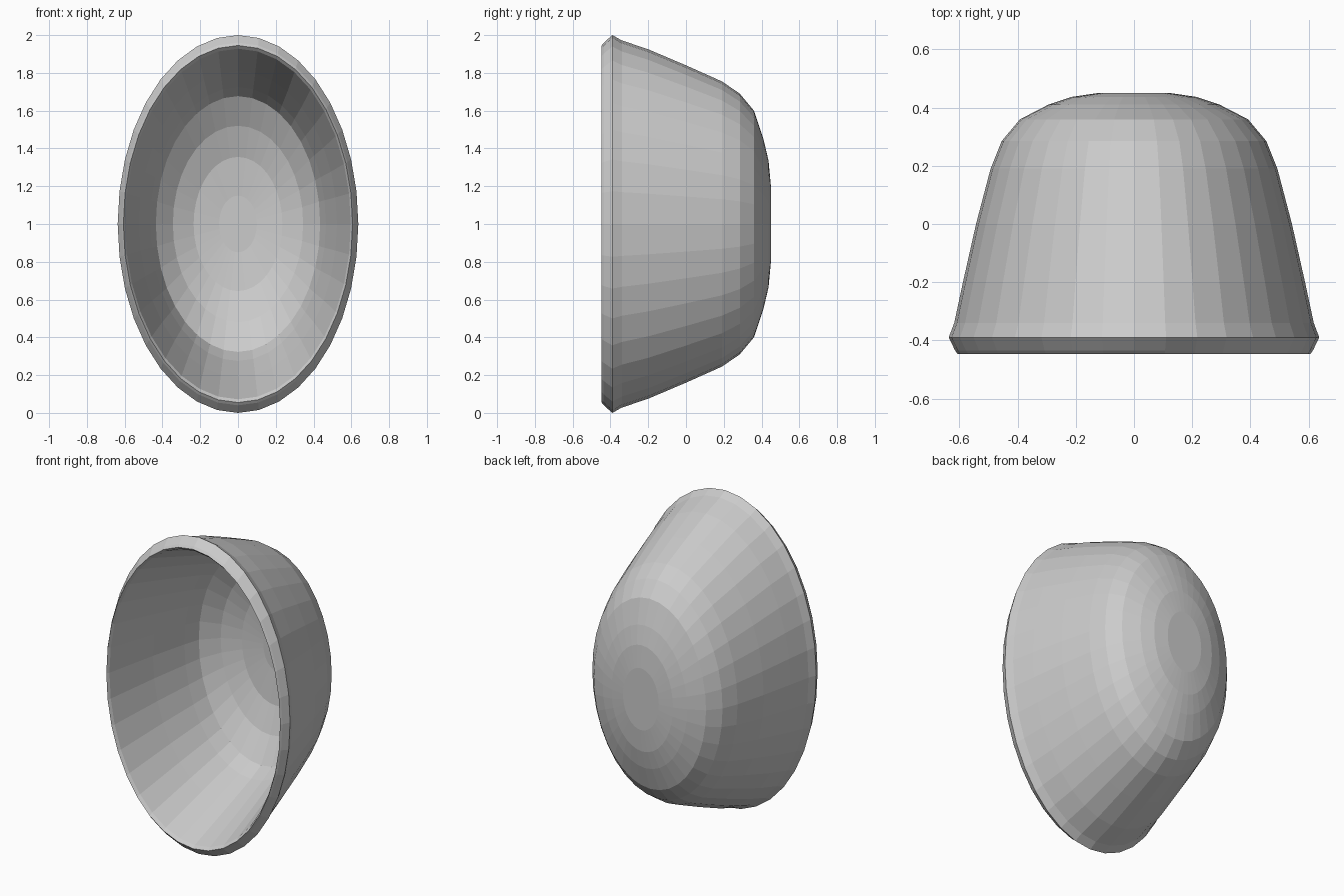
import bpy, bmesh
from math import cos, sin, tau

if "Cube" in bpy.data.objects:
    bpy.data.objects.remove(bpy.data.objects["Cube"])

SEGMENTS = 36

# Shell section from outer back, over the rim, to inner back: (y, half width, half height)
section = [
    (0.45, 0.125, 0.195), (0.437, 0.215, 0.335), (0.41, 0.295, 0.45),
    (0.36, 0.392, 0.60), (0.285, 0.455, 0.69), (0.19, 0.493, 0.755),
    (0.0, 0.543, 0.84), (-0.2, 0.588, 0.925), (-0.34, 0.618, 0.972),
    (-0.39, 0.637, 1.0), (-0.435, 0.615, 0.96), (-0.447, 0.607, 0.945),
    (-0.43, 0.597, 0.928), (-0.1, 0.524, 0.81), (0.13, 0.465, 0.725),
    (0.23, 0.435, 0.677), (0.32, 0.345, 0.52), (0.375, 0.235, 0.355),
    (0.395, 0.10, 0.15),
]

bm = bmesh.new()
rings = []
for y, rx, rz in section:
    rings.append([bm.verts.new((rx * cos(tau * i / SEGMENTS), y,
                                1.0 + rz * sin(tau * i / SEGMENTS)))
                  for i in range(SEGMENTS)])

# Skin between neighbouring rings
for a, b in zip(rings, rings[1:]):
    for i in range(SEGMENTS):
        j = (i + 1) % SEGMENTS
        bm.faces.new((a[i], a[j], b[j], b[i]))

# Flat back caps, outside and inside
bm.faces.new(rings[0])
bm.faces.new(rings[-1])
bmesh.ops.recalc_face_normals(bm, faces=bm.faces)

mesh = bpy.data.meshes.new("oval_bowl")
bm.to_mesh(mesh)
bm.free()
bowl = bpy.data.objects.new("oval_bowl", mesh)
bpy.context.collection.objects.link(bowl)
